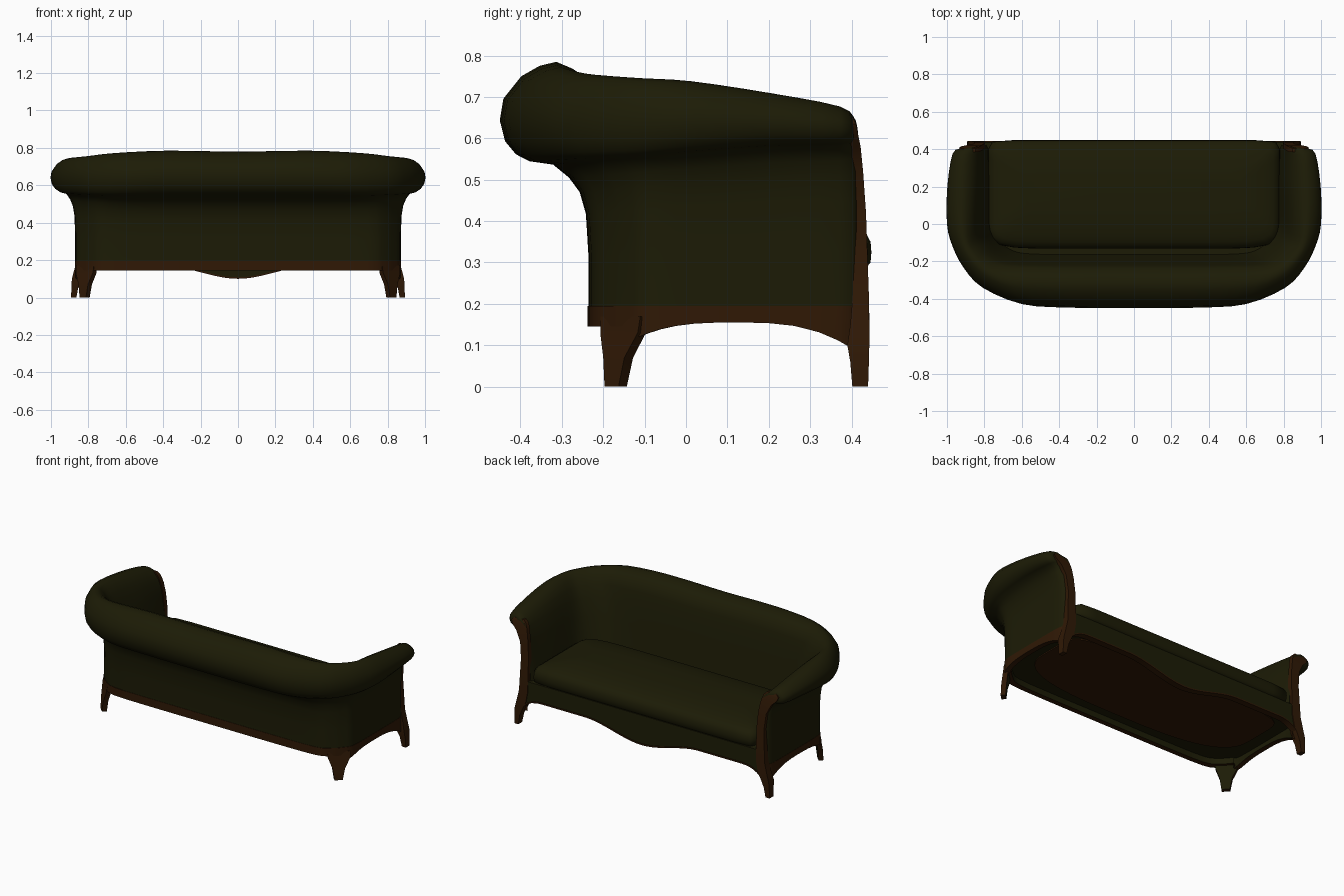
import bpy, bmesh, math

cube = bpy.data.objects.get("Cube")
if cube:
    bpy.data.objects.remove(cube)


def material(name, rgb):
    m = bpy.data.materials.new(name)
    m.use_nodes = True
    m.diffuse_color = (*rgb, 1)
    m.node_tree.nodes["Principled BSDF"].inputs["Base Color"].default_value = (*rgb, 1)
    return m


FABRIC = material("olive_fabric", (0.0118, 0.0112, 0.0018))
WOOD = material("brown_wood", (0.029, 0.0095, 0.0016))


def loft(name, rings, mats, angle=40, rule=None):
    """Skin closed rings of points into a capped solid; rule picks a material per ring edge."""
    bm = bmesh.new()
    rows = [[bm.verts.new(p) for p in ring] for ring in rings]
    n = len(rows[0])
    for a, b in zip(rows, rows[1:]):
        for i in range(n):
            j = (i + 1) % n
            f = bm.faces.new((a[i], a[j], b[j], b[i]))
            f.material_index = rule(i) if rule else 0
    bm.faces.new(rows[0])
    bm.faces.new(rows[-1])
    bmesh.ops.recalc_face_normals(bm, faces=bm.faces)
    me = bpy.data.meshes.new(name)
    bm.to_mesh(me)
    bm.free()
    ob = bpy.data.objects.new(name, me)
    bpy.context.collection.objects.link(ob)
    for m in mats:
        me.materials.append(m)
    bpy.ops.object.select_all(action='DESELECT')
    ob.select_set(True)
    bpy.context.view_layer.objects.active = ob
    bpy.ops.object.shade_smooth_by_angle(angle=math.radians(angle))


# Half of the horseshoe plan: wall x, y, roll x, y, inner x, y, roll bottom, roll top
stations = [
    (.85, .412, .925, .404, .80, .42, .60, .645),
    (.868, .37, .97, .375, .79, .37, .585, .677),
    (.87, .20, .998, .20, .78, .20, .58, .71),
    (.87, .02, 1.0, .0, .78, .02, .565, .738),
    (.865, -.09, .97, -.12, .765, -.05, .555, .745),
    (.835, -.14, .91, -.235, .73, -.105, .55, .75),
    (.785, -.19, .81, -.34, .67, -.15, .545, .757),
    (.70, -.228, .60, -.428, .58, -.17, .54, .772),
    (.40, -.235, .35, -.447, .35, -.175, .54, .785),
    (0, -.235, 0, -.45, 0, -.175, .54, .78),
]


def catmull(a, b, c, d, t):
    return .5 * (2 * b + (c - a) * t + (2 * a - 5 * b + 4 * c - d) * t * t
                 + (3 * b - a - 3 * c + d) * t ** 3)


def mirror_x(s):
    return (-s[0], s[1], -s[2], s[3], -s[4], s[5], s[6], s[7])


def sample(steps):
    k = [stations[0]] + stations + [mirror_x(stations[-2])]
    half = [tuple(catmull(*v, i / steps) for v in zip(*k[n:n + 4]))
            for n in range(len(stations) - 1) for i in range(steps)]
    return half + [stations[-1]] + [mirror_x(s) for s in reversed(half)]


plan = sample(3)

# Upholstered back and arms: u goes from wall line out to roll or in to seat, v up to roll then over it
section = [(0, 0), (0, .35), (.03, .65), (.1, .8), (.22, .9), (.4, .99), (.67, 1.02), (.82, 1.09),
           (.94, 1.22), (1, 1.43), (.96, 1.64), (.76, 1.86), (.56, 1.96), (.37, 2), (.18, 1.93),
           (0, 1.82), (-.25, 1.6), (-.5, 1.25), (-.75, .85), (-1, .5), (-1.2, .25), (-1.3, 0)]


def wall_ring(s):
    ring = []
    for u, v in section:
        k = 2 if u >= 0 else 4
        x = s[0] + (s[k] - s[0]) * abs(u)
        y = s[1] + (s[k + 1] - s[1]) * abs(u)
        z = .19 + (s[6] - .19) * v if v < 1 else s[6] + (s[7] - s[6]) * (v - 1)
        ring.append((x, y, z))
    return ring


loft("rolled_back_and_arms", [wall_ring(s) for s in plan], [FABRIC], 60)


# Wooden base rail, arched between the legs on each side, fabric on its inner face
def rail_bottom(y):
    return .145 if y < -.12 else .155 - .055 * abs((y - .12) / .27) ** 3


def rail_ring(s):
    x, y, lo = s[0], s[1], rail_bottom(s[1])
    ix, iy = x * .965, y + (.03 if y < -.12 else 0)
    return [(x * 1.002, y - .002, lo), (x * 1.002, y - .002, .195), (ix, iy, .195), (ix, iy, lo)]


loft("base_rail", [rail_ring(s) for s in plan], [WOOD, FABRIC], 40, lambda i: int(i == 2))

# Fabric seat deck
loft("seat_deck", [[(s[0] * .97, s[1] + .02, z) for s in plan] for z in (.182, .285)], [FABRIC])


def rounded(rx, ry, cy, z, front_power, back_power):
    """Rounded rectangle ring with separate corner sharpness at front and back."""
    ring = []
    for i in range(72):
        a = 2 * math.pi * i / 72
        c, s = math.cos(a), math.sin(a)
        p = front_power if s > 0 else back_power
        r = (abs(c) ** p + abs(s) ** p) ** (-1 / p)
        ring.append((rx * c * r, cy + ry * s * r, z))
    return ring


# Wooden underside panel with rounded rear corners
loft("underside_panel", [rounded(.76, .275, .13, z, 8, 3) for z in (.175, .183)], [WOOD])

# Plump seat cushion: height and inset of each layer
layers = [(.285, .014), (.300, .002), (.325, 0), (.350, .002), (.372, .014), (.386, .035),
          (.398, .07), (.410, .13), (.417, .2)]
loft("seat_cushion", [rounded(.78 - d, .290 - d, .158, z, 24, 9) for z, d in layers], [FABRIC], 60)


# Serpentine front apron with a thin wooden lower edge
def apron_bottom(x):
    t = max(0, 1 - abs(x) / .40)
    return .17 - .07 * t * t * (3 - 2 * t) - .06 * max(0, (abs(x) - .68) / .16) ** 3


def strip(name, y0, y1, low, high, mat):
    rings = []
    for i in range(49):
        x = -.84 + 1.68 * i / 48
        rings.append([(x, y0, low(x)), (x, y1, low(x)), (x, y1, high(x)), (x, y0, high(x))])
    loft(name, rings, [mat])


strip("front_apron", .405, .438, lambda x: apron_bottom(x) + .006, lambda x: .285, FABRIC)
strip("apron_trim", .403, .443, apron_bottom, lambda x: apron_bottom(x) + .008, WOOD)

# Front legs rising into slim arm posts that hook outwards: height, centre x, half width, back y, front y
post = [(0, .878, .014, .402, .440), (.06, .872, .019, .397, .442), (.10, .862, .026, .390, .443),
        (.15, .843, .032, .397, .443), (.22, .828, .030, .403, .442), (.42, .823, .026, .403, .435),
        (.52, .832, .028, .400, .428), (.58, .852, .038, .394, .422), (.61, .872, .050, .388, .416),
        (.635, .882, .050, .384, .411), (.650, .882, .034, .384, .403)]

# Back legs set across the corners: height, centre x, y, half width, half depth
back_leg = [(0, .82, -.17, .024, .014), (.07, .817, -.164, .036, .015),
            (.13, .812, -.152, .064, .014), (.17, .810, -.150, .068, .012)]
DIAG = math.sqrt(.5)
for side, sx in (("left", 1), ("right", -1)):
    rings = [[(sx * (x - w), y0, z), (sx * (x + w), y0, z),
              (sx * (x + w), y1, z), (sx * (x - w), y1, z)] for z, x, w, y0, y1 in post]
    loft(side + "_front_leg_and_arm_post", rings, [WOOD])
    # Inward face of each back leg is fabric
    rings = [[(sx * (x + DIAG * (a * w + b * d)), y + DIAG * (a * w - b * d), z)
              for a, b in ((-1, 1), (1, 1), (1, -1), (-1, -1))] for z, x, y, w, d in back_leg]
    loft(side + "_back_leg", rings, [WOOD, FABRIC], 40, lambda i: int(i == 2))
